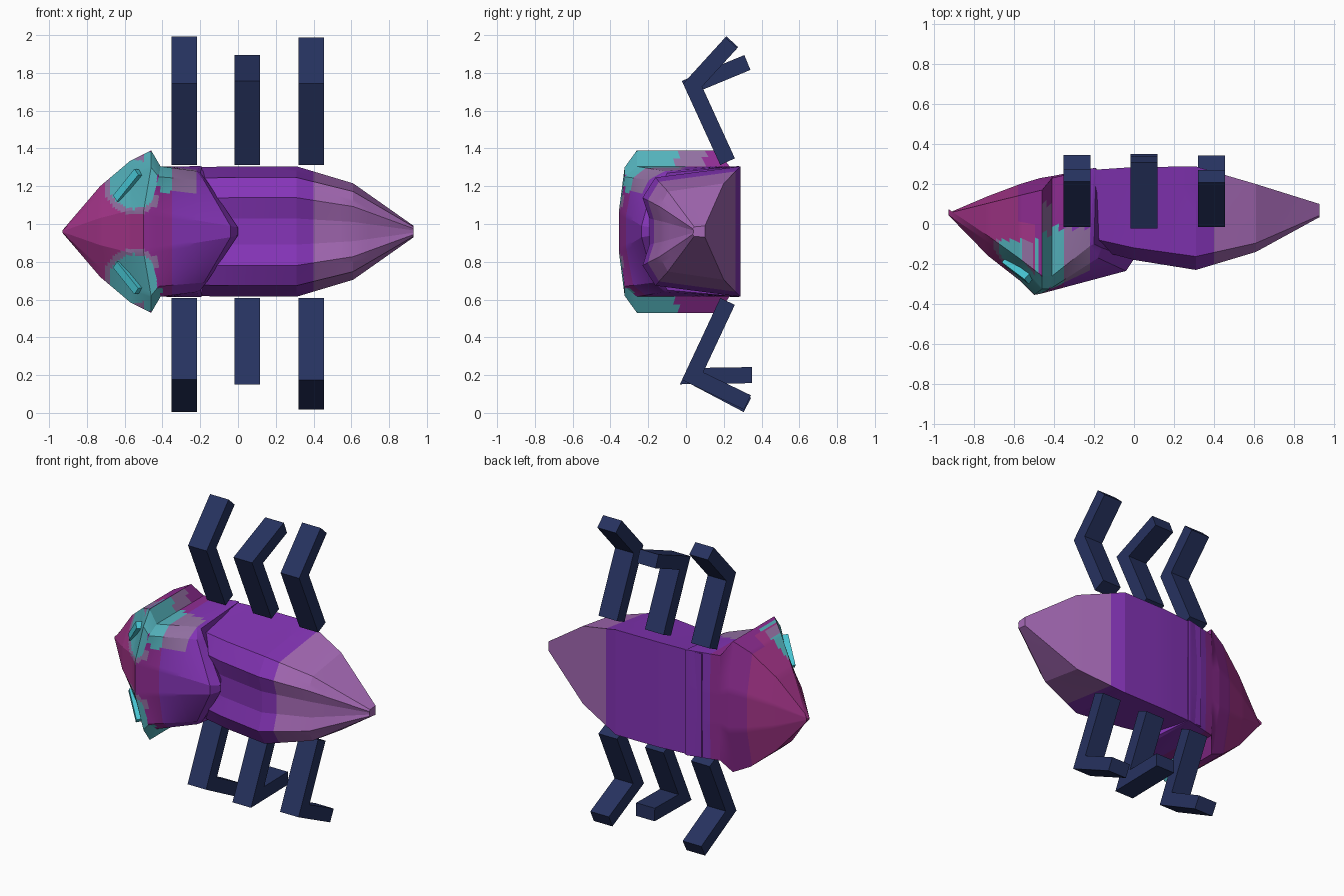
import bpy, bmesh, math
from mathutils import Vector, Matrix

if "Cube" in bpy.data.objects:
    bpy.data.objects.remove(bpy.data.objects["Cube"])

MID = 0.96  # height of the body axis


def material(name, r, g, b):
    linear = [((c / 255 + 0.055) / 1.055) ** 2.4 for c in (r, g, b)] + [1]
    m = bpy.data.materials.new(name)
    m.use_nodes = True
    m.diffuse_color = linear
    m.node_tree.nodes["Principled BSDF"].inputs["Base Color"].default_value = linear
    return m


navy = material("navy", 38, 50, 95)
purple = material("purple", 132, 52, 182)
mauve = material("mauve", 166, 106, 182)
rose = material("rose", 163, 52, 136)
magenta = material("magenta", 143, 44, 146)
teal = material("teal", 84, 178, 188)
grey = material("grey_violet", 146, 112, 162)
cyan = material("cyan", 72, 198, 212)


def finish(bm, name, mats, rule=None, smooth=False):
    bmesh.ops.recalc_face_normals(bm, faces=bm.faces)
    if rule:
        for f in bm.faces:
            f.material_index = mats.index(rule(f.calc_center_median()))
    mesh = bpy.data.meshes.new(name)
    bm.to_mesh(mesh)
    bm.free()
    for m in mats:
        mesh.materials.append(m)
    ob = bpy.data.objects.new(name, mesh)
    bpy.context.collection.objects.link(ob)
    if smooth:
        bpy.ops.object.select_all(action='DESELECT')
        ob.select_set(True)
        bpy.context.view_layer.objects.active = ob
        bpy.ops.object.shade_smooth_by_angle(angle=math.radians(15))
    return ob


def loft(rings, cuts):
    """Skin half rings of (x, y, distance from the axis), mirrored across the axis."""
    bm = bmesh.new()
    loops = []
    for half in rings:
        full = list(half) + [(x, y, -d) for x, y, d in reversed(half)]
        loops.append([bm.verts.new((x, y, MID + d)) for x, y, d in full])
    for a, b in zip(loops, loops[1:]):
        for i in range(len(a)):
            j = (i + 1) % len(a)
            bm.faces.new((a[i], a[j], b[j], b[i]))
    bmesh.ops.subdivide_edges(bm, edges=bm.edges[:], cuts=cuts, use_grid_fill=True)
    bmesh.ops.holes_fill(bm, edges=[e for e in bm.edges if e.is_boundary], sides=0)
    return bm


def slice_x(bm, places):
    for x in places:
        bmesh.ops.bisect_plane(bm, geom=bm.verts[:] + bm.edges[:] + bm.faces[:],
                               plane_co=(x, 0, 0), plane_no=(1, 0, 0))


# Head with flared crest, running into the pointed back shield
def head_ring(x, back, front, h, drop):
    return [(x, back, 0.3 * h), (x, back - 0.15 * h, h), (x, front + drop + 0.03, h),
            (x, front + drop, 0.8 * h), (x, front, 0.3 * h)]


crest = [(-0.47, 0.23, 0.13), (-0.46, 0.17, 0.43), (-0.46, -0.26, 0.43),
         (-0.46, -0.325, 0.34), (-0.5, -0.355, 0.11)]
neck = [(-0.41, 0.24, 0.1), (-0.41, 0.23, 0.345), (-0.41, -0.26, 0.345),
        (-0.42, -0.325, 0.29), (-0.47, -0.35, 0.1)]
shield_edge = [(-0.2, 0.28, 0.1), (-0.2, 0.28, 0.346), (-0.22, -0.11, 0.32),
               (-0.18, -0.17, 0.27), (-0.04, -0.235, 0.03)]
shield_lip = [(-0.19, 0.28, 0.1), (-0.19, 0.28, 0.344), (-0.2, -0.1, 0.31),
              (-0.16, -0.12, 0.26), (0, -0.175, 0.02)]
head = loft([head_ring(-0.93, 0.055, 0.045, 0.006, 0),
             head_ring(-0.73, 0.14, -0.16, 0.24, 0.07),
             head_ring(-0.57, 0.2, -0.285, 0.375, 0.08),
             crest, neck, shield_edge, shield_lip], 11)
slice_x(head, (-0.58, -0.35, -0.22))


def head_colour(c):
    d = c.z - MID
    a = abs(d)
    near_eye = math.hypot(c.x + 0.55, a - 0.25)
    if c.x < -0.43 and c.y < -0.08 and a < 0.42:
        if near_eye < 0.13 or (c.x > -0.5 and a > 0.2):
            return teal
        if near_eye < 0.16:
            return grey
    if -0.462 < c.x < -0.405 and a > 0.3:
        if c.y < -0.05:
            return teal
        return grey if d > 0 and c.y < 0.1 else magenta
    if -0.42 < c.x < -0.22 and d > 0.21 and c.y < -0.02:
        return teal if c.x < -0.35 else grey
    if c.x < -0.58 or (c.x < -0.5 and c.y < 0):
        return rose
    return magenta if c.x < -0.35 else purple


finish(head, "head_and_shield", [rose, magenta, purple, teal, grey], head_colour, True)


# Abdomen with shallow ribs along its back, tapering to the tail
def abdomen_ring(x, back, front, h):
    depth = back - front
    return [(x, back, 0.3 * h), (x, back, h), (x, front + 0.13 * depth, 0.83 * h),
            (x, front, 0.52 * h), (x, front + 0.07 * depth, 0.2 * h)]


abdomen = loft([abdomen_ring(-0.3, 0.265, -0.1, 0.34),
                abdomen_ring(0, 0.285, -0.18, 0.345),
                abdomen_ring(0.31, 0.288, -0.23, 0.345),
                abdomen_ring(0.61, 0.2, -0.14, 0.255),
                abdomen_ring(0.93, 0.1, 0.035, 0.03)], 3)
slice_x(abdomen, (0.4,))
finish(abdomen, "abdomen", [purple, mauve], lambda c: mauve if c.x > 0.4 else purple, True)

# Eyes: slim slanted bars lying on the head
for side, label in ((1, "upper"), (-1, "lower")):
    along = Vector((0.12, -0.09, 0.15 * side)).normalized()
    out = Vector((-0.6, -0.78, 0.2 * side))
    out = (out - along * out.dot(along)).normalized()
    across = out.cross(along)
    place = Matrix((along, across, out)).transposed().to_4x4()
    place.translation = (-0.578, -0.228, MID + 0.243 * side)
    bm = bmesh.new()
    bmesh.ops.create_cube(bm, size=1, matrix=place @ Matrix.Diagonal((0.2, 0.045, 0.05, 1)))
    finish(bm, label + "_eye", [cyan])


# Legs: bent bars with a mitred knee
def leg(name, x, hip, knee, foot, width=0.135, thick=0.085):
    hip, knee, foot = Vector(hip), Vector(knee), Vector(foot)
    n1 = (knee - hip).normalized().orthogonal()
    n2 = (foot - knee).normalized().orthogonal()
    miter = (n1 + n2).normalized()
    miter /= miter.dot(n1)
    pairs = [(hip, n1), (knee, miter), (foot, n2)]
    outline = [p + n * thick / 2 for p, n in pairs]
    outline += [p - n * thick / 2 for p, n in reversed(pairs)]
    bm = bmesh.new()
    a, b = [[bm.verts.new((x + s * width / 2, *p)) for p in outline] for s in (-1, 1)]
    for i in range(6):
        j = (i + 1) % 6
        bm.faces.new((a[i], a[j], b[j], b[i]))
    for v in (a, b):
        bm.faces.new((v[0], v[1], v[4], v[5]))
        bm.faces.new((v[1], v[2], v[3], v[4]))
    finish(bm, name, [navy])


for label, x, upper_foot, lower_foot in (
        ("front", -0.285, (0.245, 1.965), (0.325, 0.042)),
        ("middle", 0.05, (0.325, 1.855), (0.35, 0.2)),
        ("rear", 0.388, (0.24, 1.96), (0.325, 0.055))):
    leg(label + "_upper_leg", x, (0.22, 1.33), (0.035, 1.735), upper_foot)
    leg(label + "_lower_leg", x, (0.22, 0.59), (0.035, 0.195), lower_foot)
